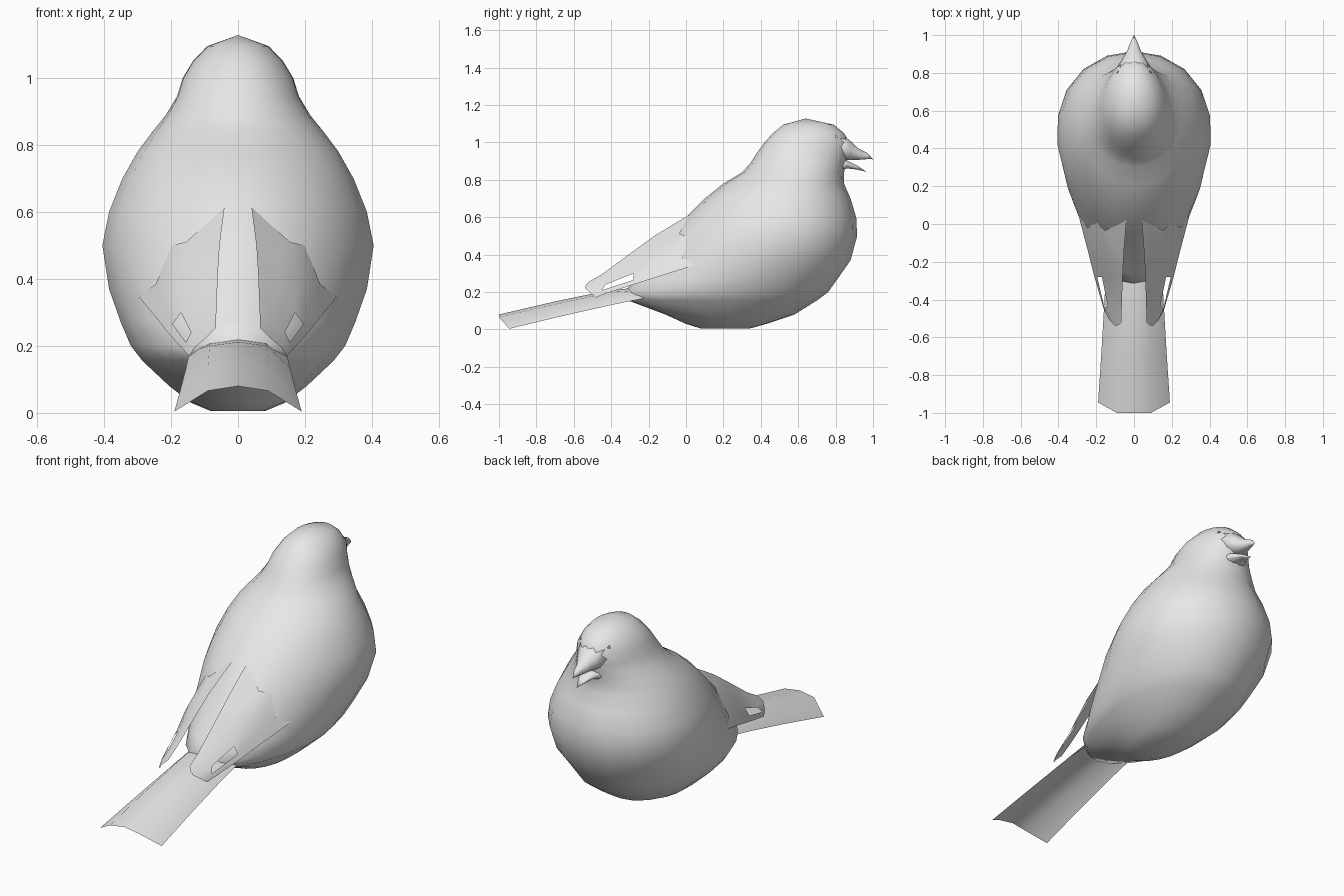
import bpy, bmesh, math

grey = bpy.data.materials.new("plain grey")
grey.diffuse_color = (0.8, 0.8, 0.8, 1)


def make_object(name, bm):
    mesh = bpy.data.meshes.new(name)
    bm.to_mesh(mesh)
    bm.free()
    mesh.materials.append(grey)
    for p in mesh.polygons:
        p.use_smooth = True
    obj = bpy.data.objects.new(name, mesh)
    bpy.context.collection.objects.link(obj)
    return obj


def loft(name, rings, tip):
    """Skin a list of closed rings, cap the first and finish in a point."""
    bm = bmesh.new()
    loops = [[bm.verts.new(p) for p in ring] for ring in rings]
    n = len(loops[0])
    for a, b in zip(loops, loops[1:]):
        for i in range(n):
            j = (i + 1) % n
            bm.faces.new((a[i], a[j], b[j], b[i]))
    end = bm.verts.new(tip)
    for i in range(n):
        bm.faces.new((loops[-1][i], loops[-1][(i + 1) % n], end))
    bm.faces.new(loops[0][::-1])
    bmesh.ops.recalc_face_normals(bm, faces=bm.faces[:])
    return make_object(name, bm)


def sheet(name, rows, side=1, holes=()):
    """Thin open surface through rows of points, facing up."""
    bm = bmesh.new()
    grid = [[bm.verts.new((x * side, y, z)) for x, y, z in row] for row in rows]
    for r in range(len(grid) - 1):
        for c in range(len(grid[0]) - 1):
            if (r, c) in holes:
                continue
            quad = [grid[r][c], grid[r + 1][c], grid[r + 1][c + 1], grid[r][c + 1]]
            bm.faces.new(quad if side > 0 else quad[::-1])
    return make_object(name, bm)


# Body and head: level egg-shaped rings (height, back y, breast y, half width, egg taper)
body = [
    (0.005, 0.08, 0.34, 0.08, 0.1), (0.03, 0.00, 0.43, 0.14, 0.1),
    (0.08, -0.11, 0.58, 0.205, 0.1), (0.155, -0.31, 0.70, 0.285, 0.15),
    (0.20, -0.33, 0.76, 0.32, 0.15), (0.27, -0.27, 0.81, 0.35, 0.15),
    (0.37, -0.18, 0.88, 0.385, 0.15), (0.50, -0.08, 0.915, 0.405, 0.15),
    (0.60, 0.00, 0.91, 0.385, 0.12), (0.70, 0.10, 0.88, 0.345, 0.08),
    (0.78, 0.20, 0.845, 0.30, 0.04), (0.84, 0.30, 0.845, 0.255, 0.0),
    (0.89, 0.345, 0.855, 0.215, -0.05), (0.945, 0.38, 0.87, 0.182, -0.1),
    (1.00, 0.42, 0.875, 0.165, -0.12), (1.05, 0.465, 0.845, 0.135, -0.1),
    (1.095, 0.52, 0.79, 0.092, 0.0),
]
SIDES = 20
rings = []
for z, back, front, w, egg in body:
    ring = []
    for i in range(SIDES):
        t = math.tau * i / SIDES
        c, s = math.cos(t), math.sin(t)
        ring.append((w * s * (1 + egg * c), (back + front) / 2 + (front - back) / 2 * c, z))
    rings.append(ring)
loft("body", rings, (0, 0.64, 1.128))


# Beak halves: upright oval rings (y, low z, high z, half width)
def beak(name, sections, tip):
    rings = []
    for y, lo, hi, w in sections:
        rings.append([(w * math.cos(math.tau * i / 10), y,
                       (lo + hi) / 2 + (hi - lo) / 2 * math.sin(math.tau * i / 10))
                      for i in range(10)])
    loft(name, rings, tip)


beak("upper_beak", [(0.80, 0.90, 1.075, 0.11), (0.88, 0.905, 1.01, 0.058),
                    (0.92, 0.905, 0.97, 0.035), (0.97, 0.91, 0.945, 0.016)], (0, 1.0, 0.91))
beak("lower_beak", [(0.80, 0.83, 0.91, 0.10), (0.86, 0.86, 0.905, 0.05),
                    (0.91, 0.855, 0.88, 0.028)], (0, 0.965, 0.843))

# Wings: front to rear, inner edge to outer edge, with one open slot
wing = [
    [(.04, .02, .615), (.155, -.035, .51), (.20, .01, .50), (.245, -.02, .385), (.295, .05, .345)],
    [(.055, -.17, .50), (.12, -.17, .455), (.185, -.17, .40), (.22, -.16, .34), (.245, -.14, .285)],
    [(.06, -.28, .42), (.11, -.28, .375), (.17, -.28, .30), (.195, -.28, .265), (.21, -.28, .24)],
    [(.065, -.45, .295), (.10, -.44, .275), (.14, -.43, .24), (.155, -.45, .21), (.16, -.45, .185)],
    [(.065, -.52, .255), (.08, -.535, .24), (.10, -.54, .22), (.13, -.51, .195), (.145, -.48, .17)],
]
sheet("right_wing", wing, 1, {(2, 2)})
sheet("left_wing", wing, -1, {(2, 2)})

# Tail: arched sheet, mirrored half rows (centre, shoulder, edge)
half_rows = [
    [(0, -.27, .222), (.085, -.24, .21), (.145, -.15, .182)],
    [(0, -.40, .212), (.085, -.40, .20), (.155, -.38, .135)],
    [(0, -.70, .15), (.09, -.70, .135), (.172, -.67, .07)],
    [(0, -1.0, .08), (.09, -1.0, .066), (.19, -.945, .004)],
]
tail = [[(-x, y, z) for x, y, z in row[:0:-1]] + row for row in half_rows]
sheet("tail", tail)
